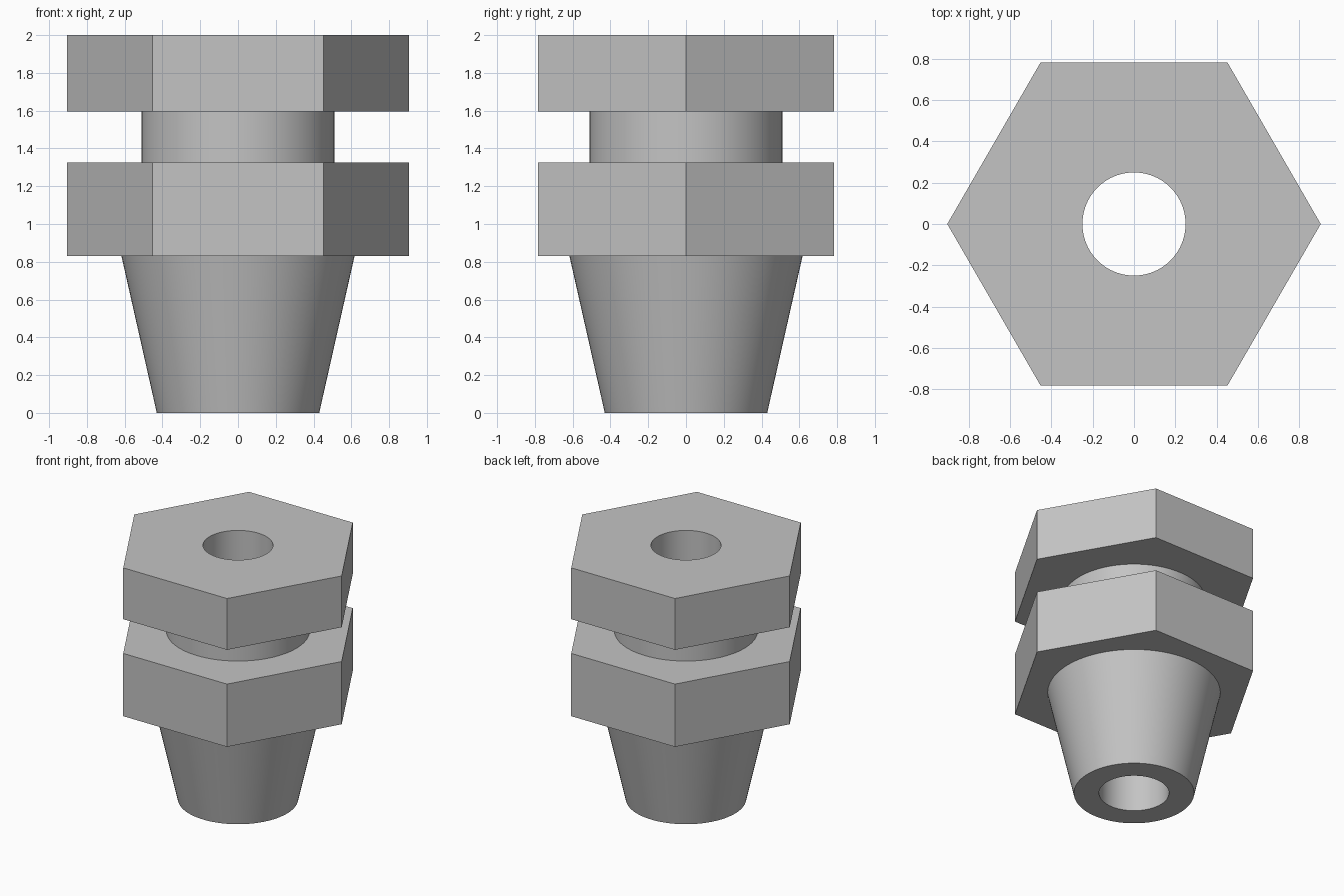
import bpy
import bmesh
from math import cos, sin, pi, tau

cube = bpy.data.objects.get("Cube")
if cube:
    bpy.data.objects.remove(cube, do_unlink=True)

SEGMENTS = 96  # multiple of six, so hexagon corners fall on samples
BORE = 0.25
HEX_CORNER = 0.905

metal = bpy.data.materials.new("plain_grey")
metal.use_nodes = True
grey = (0.55, 0.55, 0.55, 1)
metal.diffuse_color = grey
metal.node_tree.nodes["Principled BSDF"].inputs["Base Color"].default_value = grey


def round_radius(angle):
    return 1.0


def hex_radius(angle):
    """Distance to the edge of a unit hexagon with a corner on +x."""
    return cos(pi / 6) / cos(angle % (pi / 3) - pi / 6)


def bored_part(name, outline, bottom, top, z0, z1):
    """Solid between two outlines with the central bore through it."""
    bm = bmesh.new()
    rings = []
    for shape, radius, z in ((outline, bottom, z0), (outline, top, z1),
                             (round_radius, BORE, z1), (round_radius, BORE, z0)):
        ring = []
        for i in range(SEGMENTS):
            a = tau * i / SEGMENTS
            r = radius * shape(a)
            ring.append(bm.verts.new((r * cos(a), r * sin(a), z)))
        rings.append(ring)
    for k, ring in enumerate(rings):
        above = rings[(k + 1) % len(rings)]
        for i in range(SEGMENTS):
            j = (i + 1) % SEGMENTS
            bm.faces.new((ring[i], ring[j], above[j], above[i]))
    bmesh.ops.recalc_face_normals(bm, faces=bm.faces)
    mesh = bpy.data.meshes.new(name)
    bm.to_mesh(mesh)
    bm.free()
    mesh.materials.append(metal)
    obj = bpy.data.objects.new(name, mesh)
    bpy.context.collection.objects.link(obj)
    bpy.ops.object.select_all(action="DESELECT")
    obj.select_set(True)
    bpy.context.view_layer.objects.active = obj
    bpy.ops.object.shade_smooth_by_angle(angle=pi / 6)


# Tapered plug, two hexagonal heads and the neck between them
bored_part("tapered_plug", round_radius, 0.43, 0.617, 0, 0.83)
bored_part("lower_hex_head", hex_radius, HEX_CORNER, HEX_CORNER, 0.83, 1.325)
bored_part("neck", round_radius, 0.512, 0.512, 1.325, 1.595)
bored_part("upper_hex_head", hex_radius, HEX_CORNER, HEX_CORNER, 1.595, 2)
